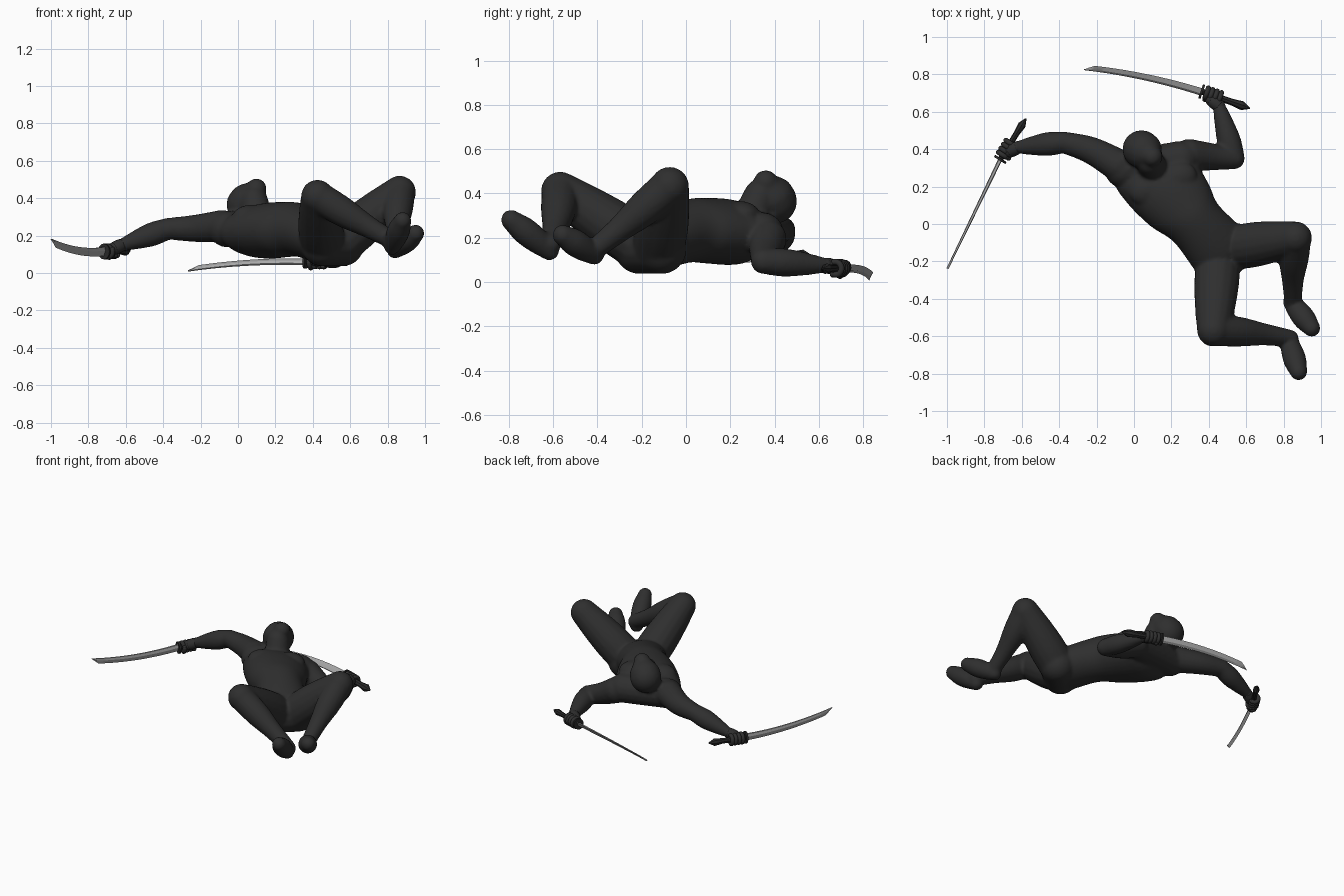
import bpy, bmesh, math
from mathutils import Vector, Matrix

if "Cube" in bpy.data.objects:
    bpy.data.objects.remove(bpy.data.objects["Cube"])


def mat(name, v):
    m = bpy.data.materials.new(name)
    m.diffuse_color = (v, v, v, 1)
    m.use_nodes = True
    m.node_tree.nodes["Principled BSDF"].inputs["Base Color"].default_value = m.diffuse_color
    return m


CLOTH = mat("black cloth", 0.028)
GRIP = mat("dark grip", 0.022)
STEEL = mat("steel", 0.4)


def finish(bm, name, material, angle=None):
    bmesh.ops.recalc_face_normals(bm, faces=bm.faces)
    me = bpy.data.meshes.new(name)
    bm.to_mesh(me)
    bm.free()
    ob = bpy.data.objects.new(name, me)
    bpy.context.collection.objects.link(ob)
    me.materials.append(material)
    me.shade_smooth()
    if angle:
        bpy.context.view_layer.objects.active = ob
        ob.select_set(True)
        bpy.ops.object.shade_smooth_by_angle(angle=math.radians(angle))
        ob.select_set(False)
    return ob


def oval(c, u, v, n):
    """Ring of n points round c with half axes u and v."""
    return [c + u * math.cos(a) + v * math.sin(a) for a in (2 * math.pi * k / n for k in range(n))]


def loft(bm, rings):
    """Skin a list of point rings and cap both ends."""
    vs = [[bm.verts.new(p) for p in r] for r in rings]
    n = len(vs[0])
    for a, b in zip(vs, vs[1:]):
        for i in range(n):
            bm.faces.new((a[i], a[(i + 1) % n], b[(i + 1) % n], b[i]))
    bm.faces.new(vs[0][::-1])
    bm.faces.new(vs[-1])


def spline(pts, steps):
    """Smooth curve through points of any dimension."""
    P = [Vector(p) for p in pts]
    P = [2 * P[0] - P[1]] + P + [2 * P[-1] - P[-2]]
    out = []
    for a, b, c, d in zip(P, P[1:], P[2:], P[3:]):
        for k in range(steps):
            t = k / steps
            out.append(b + ((c - a) * t + (2 * a - 5 * b + 4 * c - d) * t * t
                            + (3 * b - a - 3 * c + d) * t ** 3) / 2)
    return out + [P[-2]]


def blob(bm, c, size, rot=Matrix.Identity(3)):
    m = Matrix.Translation(c) @ rot.to_4x4() @ Matrix.Diagonal((*size, 1))
    bmesh.ops.create_uvsphere(bm, u_segments=20, v_segments=12, radius=1, matrix=m)


def tube(bm, pts, radii, steps=6):
    """Round-ended tube through points, with a radius at each."""
    S = spline([(*p, r) for p, r in zip(pts, radii)], steps)
    C = [s.to_3d() for s in S]
    n, rings = None, []
    for i, s in enumerate(S):
        d = (C[min(i + 1, len(C) - 1)] - C[max(i - 1, 0)]).normalized()
        n = d.orthogonal() if n is None else n - d * n.dot(d)
        n.normalize()
        rings.append(oval(C[i], n * s[3], d.cross(n) * s[3], 16))
    loft(bm, rings)
    for s in (S[0], S[-1]):
        blob(bm, s.to_3d(), [s[3] * .99] * 3)


def limb(bm, a, b, radii, bow=(0, 0, 0)):
    """Limb with evenly spaced radii, bowed sideways at mid length."""
    a, b, bow = Vector(a), Vector(b), Vector(bow)
    ts = [i / (len(radii) - 1) for i in range(len(radii))]
    tube(bm, [a.lerp(b, t) + bow * 4 * t * (1 - t) for t in ts], radii)


def leg(bm, hip, knee, ankle, toe):
    hip, knee, ankle = Vector(hip), Vector(knee), Vector(ankle)
    limb(bm, hip, knee, (.12, .12, .108, .089))
    # the calf swells towards the back of the thigh
    limb(bm, knee, ankle, (.085, .08, .059, .047), (hip - knee) * .02)
    limb(bm, ankle - Vector((.01, .005, .028)), toe, (.045, .058, .061, .047))


def arm(bm, shoulder, elbow, wrist, bow):
    limb(bm, shoulder, elbow, (.088, .073, .058), bow)
    limb(bm, elbow, wrist, (.058, .064, .052, .034))


WRIST_R, WRIST_L = (-.62, .41, .15), (.455, .63, .075)
body = bmesh.new()

# torso: x, y, z, half width, half depth, direction across the body (degrees)
torso = [(.09, .37, .23, .1, .06, 10), (.115, .28, .22, .22, .125, 14),
         (.16, .2, .225, .218, .148, 22), (.25, .09, .232, .19, .148, 33),
         (.335, 0, .228, .155, .142, 40), (.48, -.17, .17, .17, .13, 46),
         (.52, -.215, .15, .12, .09, 46)]
rings = []
for x, y, z, w, d, ang in spline(torso, 5):
    across = Vector((math.cos(math.radians(ang)), math.sin(math.radians(ang)), 0))
    rings.append(oval(Vector((x, y, z)), across * w, Vector((0, 0, d)), 32))
loft(body, rings)
for x, y in ((.075, .185), (.235, .245)):      # chest muscles
    blob(body, (x, y, .305), (.105, .085, .06), Matrix.Rotation(.35, 3, 'Z'))

# head thrown back with the chin raised, on a thick neck
limb(body, (.04, .4, .365), (.098, .36, .45), (.103, .094, .056))
limb(body, (.11, .28, .26), (.085, .335, .39), (.085, .075))

# limbs, seat and shoulders
leg(body, (.45, -.2, .165), (.425, -.568, .41), (.835, -.612, .17), (.88, -.79, .28))
leg(body, (.55, -.125, .165), (.864, -.074, .432), (.85, -.41, .15), (.95, -.557, .212))
arm(body, (-.085, .315, .25), (-.375, .437, .237), WRIST_R, (0, .018, -.005))
arm(body, (.295, .368, .195), (.535, .35, .094), WRIST_L, (0, 0, -.01))
limb(body, (-.06, .29, .235), (.25, .345, .215), (.098, .1))
limb(body, (.45, -.21, .15), (.56, -.11, .15), (.115, .115))

ob = finish(body, "body", CLOTH)
rm = ob.modifiers.new("merge", 'REMESH')
rm.mode, rm.voxel_size, rm.use_smooth_shade = 'VOXEL', .011, True
sm = ob.modifiers.new("soften", 'SMOOTH')
sm.factor, sm.iterations = .5, 4


def sword_and_hand(side, pommel, guard, tip, bow, wrist):
    P, G, T, B, W = (Vector(v) for v in (pommel, guard, tip, bow, wrist))
    ax = (T - G).normalized()
    B = (B - ax * B.dot(ax)).normalized()
    N = ax.cross(B)
    # curved blade with a thick back and a thin edge on the bowed side
    bm = bmesh.new()
    rings = []
    for k in range(25):
        t = k / 24
        c = G.lerp(T, t) + B * .085 * t * (1 - t)
        w = .024 - .006 * t
        e = w - max(0, t - .92) * 23 * w
        th = N * .011 * (1 - .5 * t)
        ridge = c - B * (w - .4 * (w + e))
        rings.append([c - B * w - th * .6, c - B * w + th * .6, ridge + th, c + B * e, ridge - th])
    loft(bm, rings)
    finish(bm, side + "_blade", STEEL, 25)
    # grip flaring to a pointed pommel, and guard plate
    L = (G - P).length
    ha = (G - P) / L
    hb = (B - ha * B.dot(ha)).normalized()
    hn = ha.cross(hb)
    bm = bmesh.new()
    loft(bm, [oval(P.lerp(G, t), hb * w, hn * w * .8, 8) for t, w in
              ((-.02, .004), (.14, .027), (.35, .02), (1, .018))])
    loft(bm, [oval(G + ha * h, hb * .042, hn * .036, 16) for h in (-.006, .006)])
    finish(bm, side + "_grip", GRIP, 30)
    # palm, fingers wrapped round the grip, and thumb
    bm = bmesh.new()
    mid = G - ha * .065
    w = W - mid
    w = (w - ha * w.dot(ha)).normalized()
    q = ha.cross(w)
    q *= 1 if q.z > 0 else -1
    limb(bm, W, mid + w * .026, (.034, .036, .034))

    def curl(base, r, turns, thick):
        tube(bm, [base + r * (w * math.cos(a) + q * math.sin(a)) for a in turns],
             [thick] * len(turns), 3)
    for i in range(4):
        curl(mid + ha * (i - 1.5) * .025, .03, [.2 + .92 * j for j in range(6)], .0135)
    curl(mid + ha * .035, .034, (-.3, -1, -1.8), .014)
    finish(bm, side + "_hand", CLOTH)


sword_and_hand("right", (-.58, .56, .12), (-.715, .345, .115), (-.998, -.24, .165),
               (0, 0, -1), WRIST_R)
sword_and_hand("left", (.615, .62, .06), (.362, .708, .062), (-.265, .838, .022),
               (0, .75, .65), WRIST_L)
